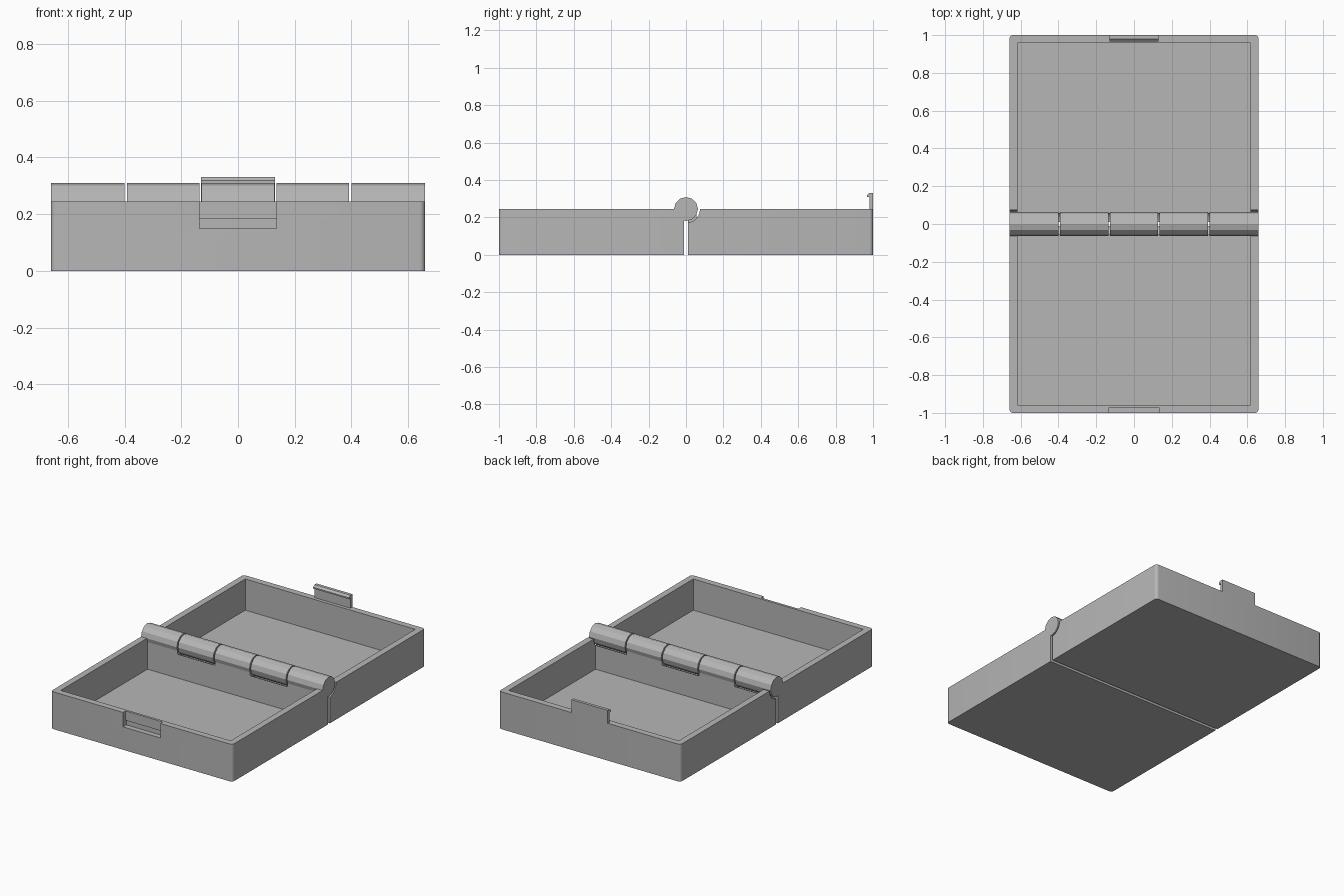
import bpy
import bmesh
from math import pi
from mathutils import Matrix, Vector

default = bpy.data.objects.get("Cube")
if default:
    bpy.data.objects.remove(default, do_unlink=True)

HALF_W, HEIGHT, GAP = 0.66, 0.245, 0.01
WALL, FLOOR, HINGE_WALL = 0.042, 0.04, 0.047
RADIUS, CLEARANCE = 0.064, 0.075
KNUCKLES = 5
PITCH = 2 * HALF_W / KNUCKLES

grey = bpy.data.materials.new("plain grey")
grey.use_nodes = True
colour = (0.47, 0.47, 0.47, 1)
grey.diffuse_color = colour
grey.node_tree.nodes["Principled BSDF"].inputs["Base Color"].default_value = colour


def finish(name, bm):
    bmesh.ops.recalc_face_normals(bm, faces=bm.faces)
    mesh = bpy.data.meshes.new(name)
    bm.to_mesh(mesh)
    bm.free()
    mesh.materials.append(grey)
    obj = bpy.data.objects.new(name, mesh)
    bpy.context.collection.objects.link(obj)
    return obj


def box(name, x, y, z, round_y=None):
    """Box from ranges; optionally round the upright edges at one y."""
    bm = bmesh.new()
    bmesh.ops.create_cube(bm, size=1)
    for v in bm.verts:
        v.co = Vector([(r[0] + r[1]) / 2 + c * (r[1] - r[0])
                       for c, r in zip(v.co, (x, y, z))])
    if round_y is not None:
        edges = [e for e in bm.edges
                 if all(abs(v.co.y - round_y) < 0.001 for v in e.verts)
                 and abs(e.verts[0].co.z - e.verts[1].co.z) > 0.1]
        bmesh.ops.bevel(bm, geom=edges, offset=0.02, segments=5,
                        profile=0.5, affect='EDGES')
    return finish(name, bm)


def rod(name, x0, x1, radius, sides):
    """Rod along x on the hinge axis."""
    bm = bmesh.new()
    place = Matrix.Translation(((x0 + x1) / 2, 0, HEIGHT)) @ Matrix.Rotation(pi / 2, 4, 'Y')
    bmesh.ops.create_cone(bm, cap_ends=True, segments=sides, radius1=radius,
                          radius2=radius, depth=x1 - x0, matrix=place)
    return finish(name, bm)


def cut(target, cutter):
    mod = target.modifiers.new("cut", 'BOOLEAN')
    mod.operation = 'DIFFERENCE'
    mod.solver = 'EXACT'
    mod.object = cutter
    cutter.hide_render = True
    bpy.context.view_layer.objects.active = target
    bpy.ops.object.modifier_apply(modifier=mod.name)
    bpy.data.objects.remove(cutter, do_unlink=True)


def span(side, a, b):
    return tuple(sorted((side * a, side * b)))


# Two open trays, side by side
trays = {}
for side, name in ((-1, "front_tray"), (1, "back_tray")):
    tray = box(name, (-HALF_W, HALF_W), span(side, GAP, 1), (0, HEIGHT), side)
    inner = HALF_W - WALL
    cut(tray, box("cavity", (-inner, inner), span(side, GAP + HINGE_WALL, 1 - WALL),
                  (FLOOR, HEIGHT + 0.1)))
    trays[side] = tray

# Hinge knuckles, alternating between trays, with clearance in the opposite tray
for i in range(KNUCKLES):
    x0 = -HALF_W + i * PITCH
    x1 = x0 + PITCH
    first, last = i == 0, i == KNUCKLES - 1
    opposite = trays[1 if i % 2 == 0 else -1]
    cut(opposite, rod("clearance", x0 - (0.02 if first else 0.004),
                      x1 + (0.02 if last else 0.004), CLEARANCE, 24))
    rod(f"hinge_knuckle_{i + 1}", x0 + (0 if first else 0.004),
        x1 - (0 if last else 0.004), RADIUS, 12)

# Latch recess and deeper catch groove in the front wall
cut(trays[-1], box("recess", (-0.136, 0.136), (-1.1, -0.974), (0.15, 0.4)))
cut(trays[-1], box("groove", (-0.136, 0.136), (-1.1, -0.965), (0.15, 0.183)))

# Latch tab with a small hook, standing on the back rim
profile = [(1, 0.24), (1, 0.33), (0.98, 0.33), (0.967, 0.318),
           (0.967, 0.309), (0.98, 0.309), (0.98, 0.24)]
bm = bmesh.new()
face = bm.faces.new([bm.verts.new((-0.131, y, z)) for y, z in profile])
grown = bmesh.ops.extrude_face_region(bm, geom=[face])
moved = [g for g in grown["geom"] if isinstance(g, bmesh.types.BMVert)]
bmesh.ops.translate(bm, verts=moved, vec=(0.262, 0, 0))
finish("latch_tab", bm)

# Smooth only the rounded corners
for tray in trays.values():
    bpy.ops.object.select_all(action='DESELECT')
    tray.select_set(True)
    bpy.context.view_layer.objects.active = tray
    bpy.ops.object.shade_smooth_by_angle(angle=pi / 6)
